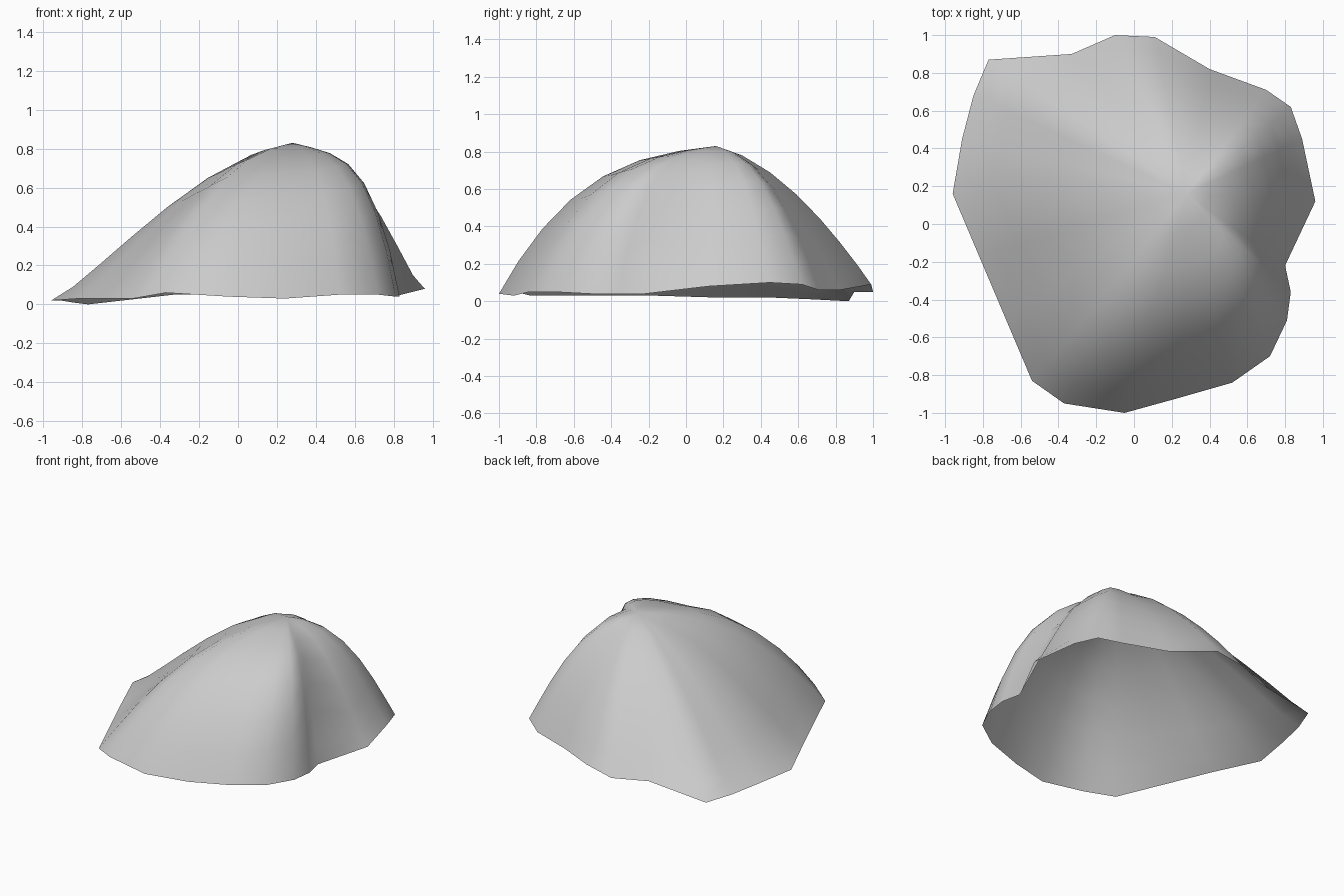
import bpy
import bmesh
from mathutils import Vector

cube = bpy.data.objects.get("Cube")
if cube:
    bpy.data.objects.remove(cube, do_unlink=True)

# Plain grey stone
stone = bpy.data.materials.new("grey_stone")
stone.use_nodes = True
stone.diffuse_color = (0.6, 0.6, 0.6, 1)
stone.node_tree.nodes["Principled BSDF"].inputs["Base Color"].default_value = (0.6, 0.6, 0.6, 1)

# Foot outline, counter-clockwise from the left tip: x, y, z, bulge, flare
left_side = [
    (0.96, 0.12, 0.08, 3.2, 1.45), (0.89, 0.45, 0.10, 3.0, 1.25),
    (0.83, 0.62, 0.09, 2.7, 1.1), (0.70, 0.71, 0.06, 2.4, 1.02),
    (0.40, 0.82, 0.06, 1.95, 1)]
back_side = [
    (0.11, 0.99, 0.09, 1.75, 1), (-0.10, 1.0, 0.05, 1.75, 1),
    (-0.33, 0.90, 0.05, 1.7, 1), (-0.77, 0.87, 0, 1.7, 1.15)]
right_side = [
    (-0.85, 0.68, 0.01, 1.75, 1.22), (-0.91, 0.45, 0.02, 1.85, 1.28),
    (-0.96, 0.16, 0.02, 1.9, 1.28), (-0.82, -0.17, 0.03, 2.0, 1.22),
    (-0.68, -0.50, 0.03, 2.15, 1.12), (-0.54, -0.83, 0.03, 2.35, 1.05)]
front_side = [
    (-0.37, -0.95, 0.06, 2.7, 1), (-0.05, -1.0, 0.04, 3.0, 1),
    (0.24, -0.92, 0.03, 3.1, 1), (0.52, -0.84, 0.05, 3.3, 1),
    (0.72, -0.70, 0.05, 3.8, 1), (0.81, -0.51, 0.04, 4.4, 1),
    (0.83, -0.36, 0.04, 4.4, 1), (0.80, -0.22, 0.04, 3.6, 1.15)]
outline = left_side + back_side + right_side + front_side
summit = Vector((0.28, 0.16, 0.83))
steps = (0, 0.09, 0.2, 0.33, 0.48, 0.65, 0.83)
cap = 0.16


def slope_point(foot, t):
    """Point a fraction t of the way from the foot to the summit."""
    x, y, z, bulge, flare = foot
    p = Vector((x, y, z)).lerp(summit, t)
    dome = 1 - (1 - t ** flare) ** bulge
    p.z = z + (summit.z - z) * (cap * t + (1 - cap) * dome)
    return p


# Open-bottomed shell made of rings that close on the summit
bm = bmesh.new()
rings = [[bm.verts.new(slope_point(f, t)) for f in outline] for t in steps]
top = bm.verts.new(summit)
count = len(outline)
for i in range(count):
    j = (i + 1) % count
    for low, high in zip(rings, rings[1:]):
        bm.faces.new((low[i], low[j], high[j], high[i]))
    bm.faces.new((rings[-1][i], rings[-1][j], top))

# Weather the ridges while keeping the foot and summit in place
slopes = [v for ring in rings[2:] for v in ring]
bmesh.ops.smooth_vert(bm, verts=slopes, factor=0.25,
                      use_axis_x=False, use_axis_y=False, use_axis_z=True)
for face in bm.faces:
    face.smooth = True

mesh = bpy.data.meshes.new("rock_shell")
bm.to_mesh(mesh)
bm.free()
mesh.materials.append(stone)
rock = bpy.data.objects.new("rock_shell", mesh)
bpy.context.collection.objects.link(rock)
